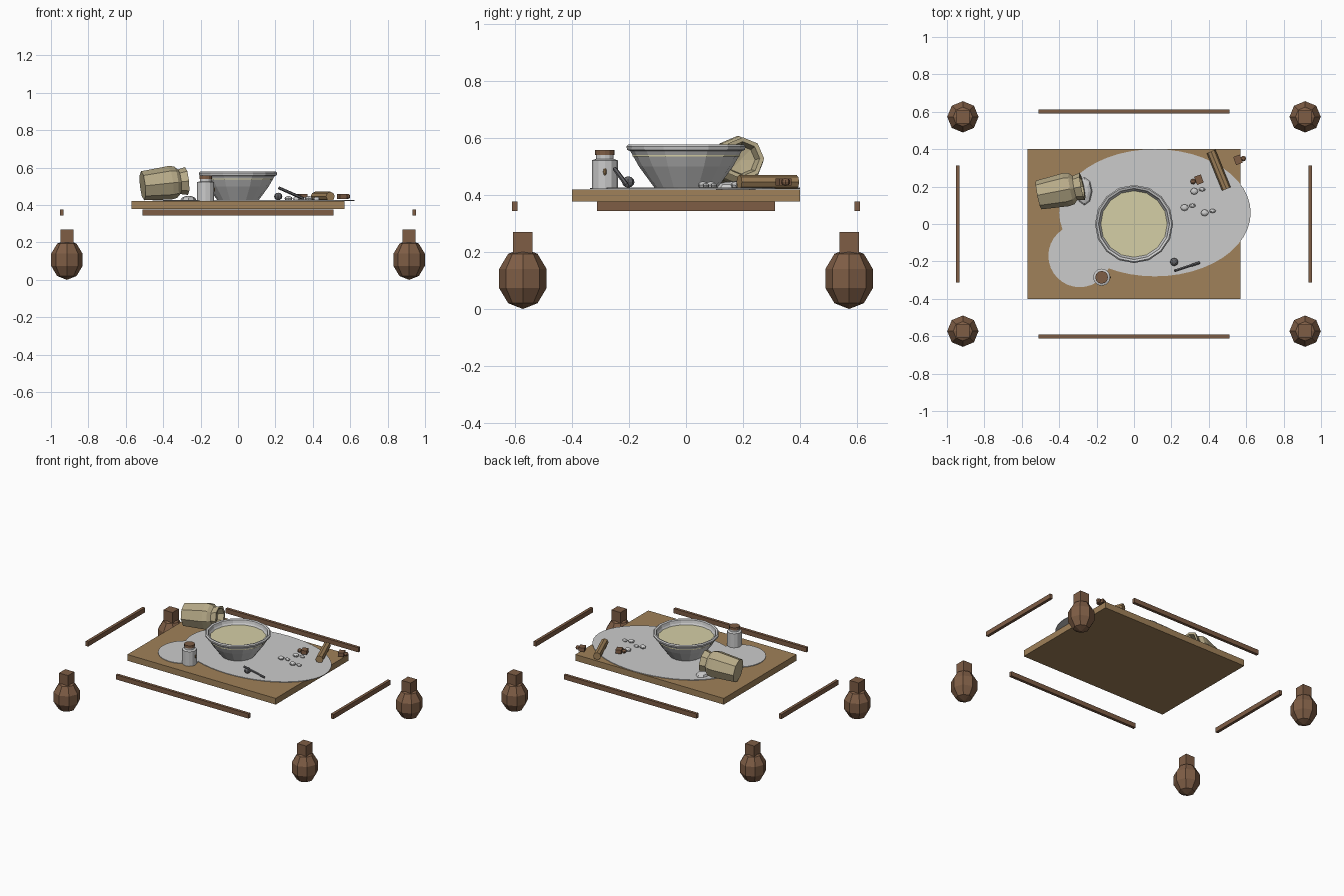
import bpy, bmesh, math
from mathutils import Vector, Matrix

if "Cube" in bpy.data.objects:
    bpy.data.objects.remove(bpy.data.objects["Cube"])


def mat(name, rgb):
    m = bpy.data.materials.new(name)
    m.diffuse_color = (*rgb, 1)
    m.use_nodes = True
    m.node_tree.nodes["Principled BSDF"].inputs["Base Color"].default_value = m.diffuse_color
    return m


WOOD = mat("dark_wood", (0.21, 0.11, 0.06))
BOARD = mat("board_wood", (0.35, 0.22, 0.10))
SACK = mat("sackcloth", (0.48, 0.41, 0.25))
CREAM = mat("batter", (0.66, 0.62, 0.38))
WHITE = mat("flour", (0.67, 0.67, 0.65))
METAL = mat("dark_metal", (0.13, 0.13, 0.14))


def finish(name, bm, m=None, matrix=None):
    if matrix:
        bm.transform(matrix)
    bmesh.ops.recalc_face_normals(bm, faces=bm.faces)
    me = bpy.data.meshes.new(name)
    bm.to_mesh(me)
    bm.free()
    ob = bpy.data.objects.new(name, me)
    bpy.context.collection.objects.link(ob)
    if m:
        me.materials.append(m)
    return ob


def box(name, c, s, m=None, rz=0):
    bm = bmesh.new()
    bmesh.ops.create_cube(bm, size=1)
    return finish(name, bm, m, Matrix.Translation(c) @ Matrix.Rotation(rz, 4, 'Z') @ Matrix.Diagonal((*s, 1)))


def ball(name, c, r, m=None, seg=8, rings=6):
    bm = bmesh.new()
    bmesh.ops.create_uvsphere(bm, u_segments=seg, v_segments=rings, radius=1)
    return finish(name, bm, m, Matrix.Translation(c) @ Matrix.Diagonal((*r, 1)))


def disc(name, c, rx, ry, h, m=None, seg=32):
    bm = bmesh.new()
    bmesh.ops.create_cone(bm, cap_ends=True, segments=seg, radius1=1, radius2=1, depth=1)
    return finish(name, bm, m, Matrix.Translation(c) @ Matrix.Diagonal((rx, ry, h, 1)))


def lathe(name, profile, seg, m=None, matrix=None):
    # profile of (radius, height) turned around z
    bm = bmesh.new()
    vs = [bm.verts.new((r, 0, z)) for r, z in profile]
    es = [bm.edges.new(p) for p in zip(vs, vs[1:])]
    bmesh.ops.spin(bm, geom=vs + es, axis=(0, 0, 1), cent=(0, 0, 0), angle=math.tau, steps=seg, use_merge=True)
    bmesh.ops.remove_doubles(bm, verts=bm.verts, dist=1e-4)
    return finish(name, bm, m, matrix)


def rod(name, a, b, r, m=None, seg=8):
    a, b = Vector(a), Vector(b)
    bm = bmesh.new()
    bmesh.ops.create_cone(bm, cap_ends=True, segments=seg, radius1=r, radius2=r, depth=(b - a).length)
    q = (b - a).to_track_quat('Z', 'Y').to_matrix().to_4x4()
    return finish(name, bm, m, Matrix.Translation((a + b) / 2) @ q)


# legs: faceted bulb with square block
for sx in (-1, 1):
    for sy in (-1, 1):
        ball("leg_bulb", (sx * 0.915, sy * 0.573, 0.107), (0.088, 0.088, 0.107), WOOD, 8, 5)
        box("leg_block", (sx * 0.915, sy * 0.573, 0.23), (0.069, 0.069, 0.08), WOOD)

# rails
for s in (-1, 1):
    box("long_rail", (0, s * 0.602, 0.361), (1.02, 0.02, 0.032), WOOD)
    box("side_rail", (s * 0.942, 0, 0.361), (0.02, 0.626, 0.032), WOOD)

# table top
box("table_top", (0, 0, 0.399), (1.14, 0.8, 0.043), BOARD)

# spilled flour sheets
disc("flour_large", (0.112, 0.06, 0.424), 0.512, 0.34, 0.004, WHITE, 48)
disc("flour_small", (-0.29, -0.17, 0.423), 0.168, 0.168, 0.004, WHITE, 32)

# mixing bowl with rolled rim and its contents
lathe("bowl", [(0, 0.425), (0.11, 0.425), (0.165, 0.5), (0.196, 0.555), (0.207, 0.559), (0.209, 0.571),
               (0.202, 0.578), (0.19, 0.574), (0.185, 0.555), (0.15, 0.5), (0.1, 0.437), (0, 0.437)], 16)
disc("bowl_contents", (0, 0, 0.54), 0.188, 0.188, 0.008, CREAM, 16)

# sack lying on its side, mouth to the right
axis = Vector((0.23, 0.045, 0.025)).to_track_quat('Z', 'Y').to_matrix().to_4x4()
lathe("sack", [(0, 0), (0.078, 0), (0.09, 0.15), (0.085, 0.18), (0.066, 0.2), (0.075, 0.24),
               (0.06, 0.238), (0.05, 0.2), (0, 0.19)], 8, SACK,
      Matrix.Translation((-0.51, 0.155, 0.503)) @ axis)
ball("sack_spill", (-0.265, 0.175, 0.427), (0.042, 0.075, 0.022), WHITE)

# jar with cap and small tag
jx, jy = -0.173, -0.285
lathe("jar", [(0, 0.422), (0.046, 0.422), (0.046, 0.522), (0.031, 0.527), (0.031, 0.55), (0, 0.55)], 12, None,
      Matrix.Translation((jx, jy, 0)))
disc("jar_cap", (jx, jy, 0.549), 0.034, 0.034, 0.018, WOOD, 12)
ball("jar_tag", (jx + 0.045, jy, 0.482), (0.005, 0.006, 0.013), BOARD)

# stirring rod and small weight
rod("stirring_rod", (0.218, -0.25, 0.492), (0.35, -0.207, 0.434), 0.008, METAL, 6)
ball("small_weight", (0.215, -0.203, 0.446), (0.022, 0.022, 0.02), METAL)

# flour lumps in pairs
for x, y in ((0.322, 0.175), (0.27, 0.088), (0.378, 0.06)):
    ball("lump", (x, y, 0.435), (0.021, 0.018, 0.013), WHITE)
    ball("small_lump", (x + 0.042, y + 0.01, 0.433), (0.018, 0.011, 0.01), WHITE)

# rolled stick
rod("rolled_stick", (0.412, 0.388, 0.446), (0.494, 0.187, 0.446), 0.025, BOARD, 8)

# brown crumbs
for x, y in ((0.347, 0.237), (0.556, 0.343)):
    box("crumb_block", (x, y, 0.446), (0.038, 0.046, 0.026), WOOD, 0.35)
for x, y in ((0.316, 0.227), (0.585, 0.35)):
    ball("crumb", (x, y, 0.446), (0.015, 0.015, 0.014), WOOD)
